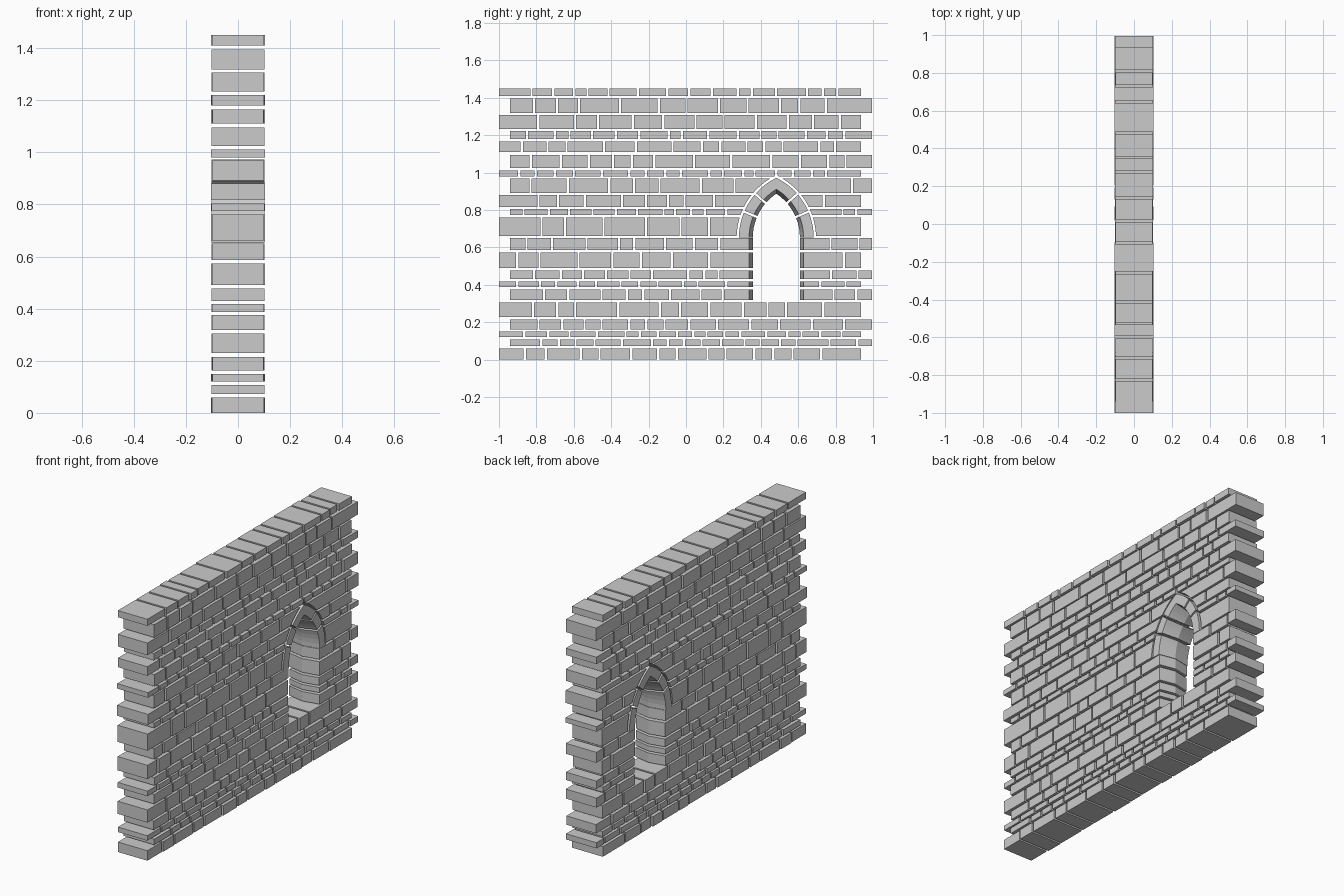
import bpy, bmesh, math, random

if "Cube" in bpy.data.objects:
    bpy.data.objects.remove(bpy.data.objects["Cube"])

random.seed(7)
GAP = 0.012
C = 0.483            # window centre line (y)
SPRING = 0.652       # height where the arch begins
OFF = 0.156          # arc centre offset beyond the centre line
R_OUT, R_FACE, R_MID = 0.356, 0.302, 0.282
DEPTH = 0.1


def loft(bm, rings):
    """Closed solid from equal-length rings of points."""
    vs = [[bm.verts.new(p) for p in ring] for ring in rings]
    n = len(vs[0])
    for a, b in zip(vs, vs[1:]):
        for i in range(n):
            j = (i + 1) % n
            bm.faces.new((a[i], a[j], b[j], b[i]))
    bm.faces.new(vs[0][::-1])
    bm.faces.new(vs[-1])


def finish(name, bm):
    bmesh.ops.recalc_face_normals(bm, faces=bm.faces)
    mesh = bpy.data.meshes.new(name)
    bm.to_mesh(mesh)
    bm.free()
    ob = bpy.data.objects.new(name, mesh)
    bpy.context.collection.objects.link(ob)


def half_open(z, x=DEPTH):
    """Half width of the hole in the brickwork at height z, depth x."""
    if z < SPRING:
        return (R_FACE if abs(x) > 0.01 else R_MID) - OFF
    d = (R_OUT + GAP) ** 2 - (z - SPRING) ** 2
    return max(math.sqrt(max(d, 0)) - OFF, GAP / 2)


def brick(bm, left, right, z0, z1, shaped):
    """One stone; left and right are functions of (z, x)."""
    t = DEPTH + random.uniform(-0.003, 0.003)
    n = 5 if shaped else 2
    zs = [z0 + (z1 - z0) * i / (n - 1) for i in range(n)]
    rings = []
    for x in ((-t, 0, t) if shaped else (-t, t)):
        rings.append([(x, left(z, x), z) for z in zs] +
                     [(x, right(z, x), z) for z in reversed(zs)])
    loft(bm, rings)


def joints(a, b, mean, below):
    """Random joints from a to b, staggered against the course below."""
    best, score = None, -1
    n = max(1, round((b - a) / mean))
    for _ in range(60):
        w = [random.uniform(0.55, 1.45) for _ in range(n)]
        pos = [a]
        for v in w:
            pos.append(pos[-1] + v * (b - a) / sum(w))
        s = min([abs(p - q) for p in pos[1:-1] for q in below] or [0])
        if s > score:
            best, score = pos, s
    return best


# Stone courses: bottom and top heights
courses = [(0, .06), (.073, .107), (.12, .15), (.162, .215), (.229, .305),
           (.318, .375), (.387, .418), (.43, .477), (.49, .573), (.587, .65),
           (.661, .761), (.774, .804), (.817, .88), (.892, .968), (.98, 1.01),
           (1.025, 1.095), (1.11, 1.165), (1.18, 1.221), (1.234, 1.307),
           (1.318, 1.395), (1.41, 1.45)]
below = []
for k, (z0, z1) in enumerate(courses):
    bm = bmesh.new()
    start, end = (-1, 0.935) if k % 2 == 0 else (-0.94, 0.995)
    mean = 0.07 + 1.2 * (z1 - z0)
    window = 0.31 < z0 < 1.0
    h = half_open(z0)
    spans = [(start, C - h), (C + h, end)] if window else [(start, end)]
    used = []
    for s, (a, b) in enumerate(spans):
        pos = joints(a, b, mean, below)
        used += pos[1:-1]
        for i, (p, q) in enumerate(zip(pos, pos[1:])):
            p2 = p + (GAP / 2 if i else 0)
            q2 = q - (GAP / 2 if i < len(pos) - 2 else 0)
            left, right = (lambda z, x, v=p2: v), (lambda z, x, v=q2: v)
            shaped = False
            if window and s == 0 and i == len(pos) - 2:
                right, shaped = (lambda z, x: C - half_open(z, x)), True
            if window and s == 1 and i == 0:
                left, shaped = (lambda z, x: C + half_open(z, x)), True
            brick(bm, left, right, z0, z1, shaped)
    below = used
    finish(f"stone_course_{k + 1:02d}", bm)

# Pointed arch: three stones each side with a splayed inner face
bm = bmesh.new()
section = [(-DEPTH, R_OUT), (DEPTH, R_OUT), (DEPTH, R_FACE), (0, R_MID), (-DEPTH, R_FACE)]
cuts = [0, math.radians(23), math.radians(41), None]
for side in (-1, 1):
    for i in range(3):
        rings = []
        for j in range(5):
            ring = []
            for x, r in section:
                g = GAP / 2 / r
                a0 = cuts[i] + (g if i else 0)
                a1 = math.acos(OFF / r) if cuts[i + 1] is None else cuts[i + 1] - g
                a = a0 + (a1 - a0) * j / 4
                ring.append((x * 1.02, C + side * (r * math.cos(a) - OFF),
                             SPRING + r * math.sin(a)))
            rings.append(ring)
        loft(bm, rings)
finish("window_arch", bm)
